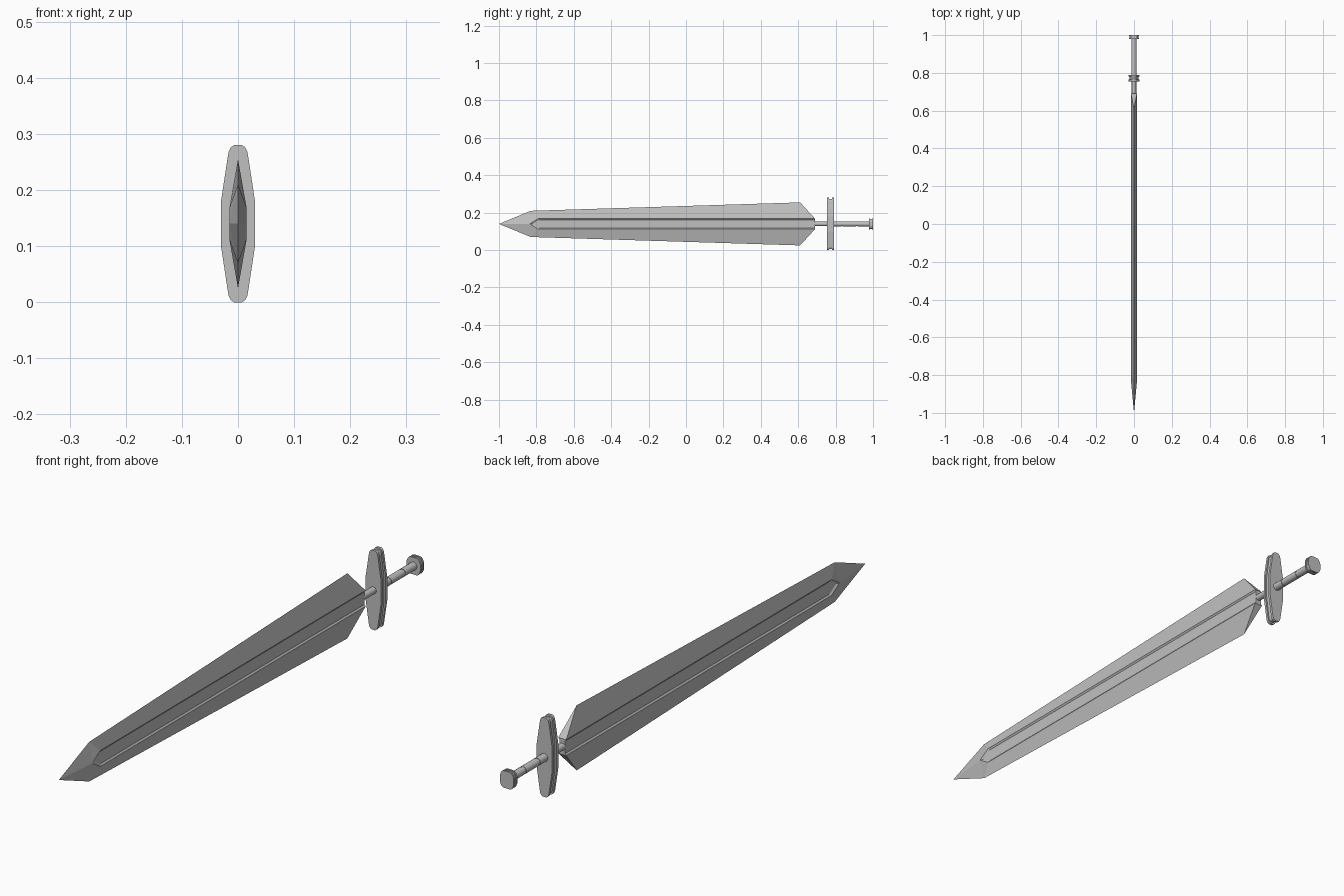
import bpy, bmesh, math
from mathutils import Vector

if "Cube" in bpy.data.objects:
    bpy.data.objects.remove(bpy.data.objects["Cube"])

CZ = 0.14  # height of the sword's long axis

steel = bpy.data.materials.new("grey_steel")
steel.diffuse_color = (0.53, 0.53, 0.53, 1)
steel.use_nodes = True
steel.node_tree.nodes["Principled BSDF"].inputs["Base Color"].default_value = steel.diffuse_color


def finish(bm, name, smooth=False):
    bmesh.ops.remove_doubles(bm, verts=bm.verts, dist=1e-5)
    bmesh.ops.recalc_face_normals(bm, faces=bm.faces)
    me = bpy.data.meshes.new(name)
    bm.to_mesh(me)
    bm.free()
    me.materials.append(steel)
    ob = bpy.data.objects.new(name, me)
    bpy.context.collection.objects.link(ob)
    ob.location.z = CZ
    if smooth:
        bpy.context.view_layer.objects.active = ob
        ob.select_set(True)
        bpy.ops.object.shade_smooth_by_angle(angle=math.radians(35))
        ob.select_set(False)
    return ob


def loft(name, rings, smooth=False):
    """Skin a list of (y, [(x, z), ...]) rings along y and cap both ends."""
    bm = bmesh.new()
    loops = [[bm.verts.new((x, y, z)) for x, z in pts] for y, pts in rings]
    n = len(loops[0])
    for a, b in zip(loops, loops[1:]):
        for i in range(n):
            j = (i + 1) % n
            bm.faces.new((a[i], a[j], b[j], b[i]))
    bm.faces.new(loops[0])
    bm.faces.new(loops[-1])
    return finish(bm, name, smooth)


def mirrored_outline(quarter):
    """Closed outline from the +x +z quarter, listed from side to top."""
    right = [(x, -z) for x, z in reversed(quarter)] + quarter
    return right + [(-x, z) for x, z in reversed(right)]


def inset(pts, d):
    mx = max(p[0] for p in pts)
    mz = max(p[1] for p in pts)
    return [(x * (1 - d / mx), z * (1 - d / mz)) for x, z in pts]


def flanged_plate(name, outline, y0, y1, lip, depth):
    """Plate with a groove running round its rim."""
    core = inset(outline, depth)
    loft(name, [(y0, outline), (y0 + lip, outline), (y0 + lip, core),
                (y1 - lip, core), (y1 - lip, outline), (y1, outline)])


def circle(r, n=16):
    return [(r * math.cos(2 * math.pi * i / n), r * math.sin(2 * math.pi * i / n))
            for i in range(n)]


# blade: one quarter, mirrored across x and z, with a recessed fuller
P = {
    "tip": (0, -1, 0), "e1": (0, -0.83, 0.07), "e2": (0, 0.61, 0.115),
    "r0": (0.0155, -0.835, 0), "r1": (0.0155, -0.79, 0.028), "r2": (0.0155, 0.69, 0.028),
    "g0": (0.011, -0.822, 0), "g1": (0.011, -0.785, 0.022), "g2": (0.011, 0.69, 0.022),
    "c": (0.011, 0.69, 0), "b": (0, 0.69, 0.028), "o": (0, 0.69, 0),
}
FACES = ["tip e1 r0", "e1 r1 r0", "e1 e2 r2 r1", "r0 r1 g1 g0", "r1 r2 g2 g1",
         "g0 g1 g2 c", "e2 b r2", "r2 b o c g2"]
bm = bmesh.new()
for sx in (1, -1):
    for sz in (1, -1):
        vs = {k: bm.verts.new((sx * x, y, sz * z)) for k, (x, y, z) in P.items()}
        for f in FACES:
            bm.faces.new([vs[k] for k in f.split()])
finish(bm, "blade")

# crossguard
guard = mirrored_outline([(0.03, 0.042), (0.018, 0.121), (0.0165, 0.129),
                          (0.013, 0.136), (0.007, 0.14)])
flanged_plate("crossguard", guard, 0.755, 0.79, 0.009, 0.006)

# pommel
pommel = mirrored_outline([(0.027, 0.012), (0.022, 0.023), (0.018, 0.028), (0.011, 0.03)])
flanged_plate("pommel", pommel, 0.979, 1.0, 0.006, 0.003)

# neck between blade and guard
loft("neck", [(0.685, circle(0.012)), (0.76, circle(0.012))], True)

# grip with two shallow ring grooves
profile = [(0.785, 0.014)]
for y in (0.832, 0.91):
    profile += [(y, 0.014), (y, 0.0125), (y + 0.006, 0.0125), (y + 0.006, 0.014)]
profile.append((0.985, 0.014))
loft("grip", [(y, circle(r)) for y, r in profile], True)
